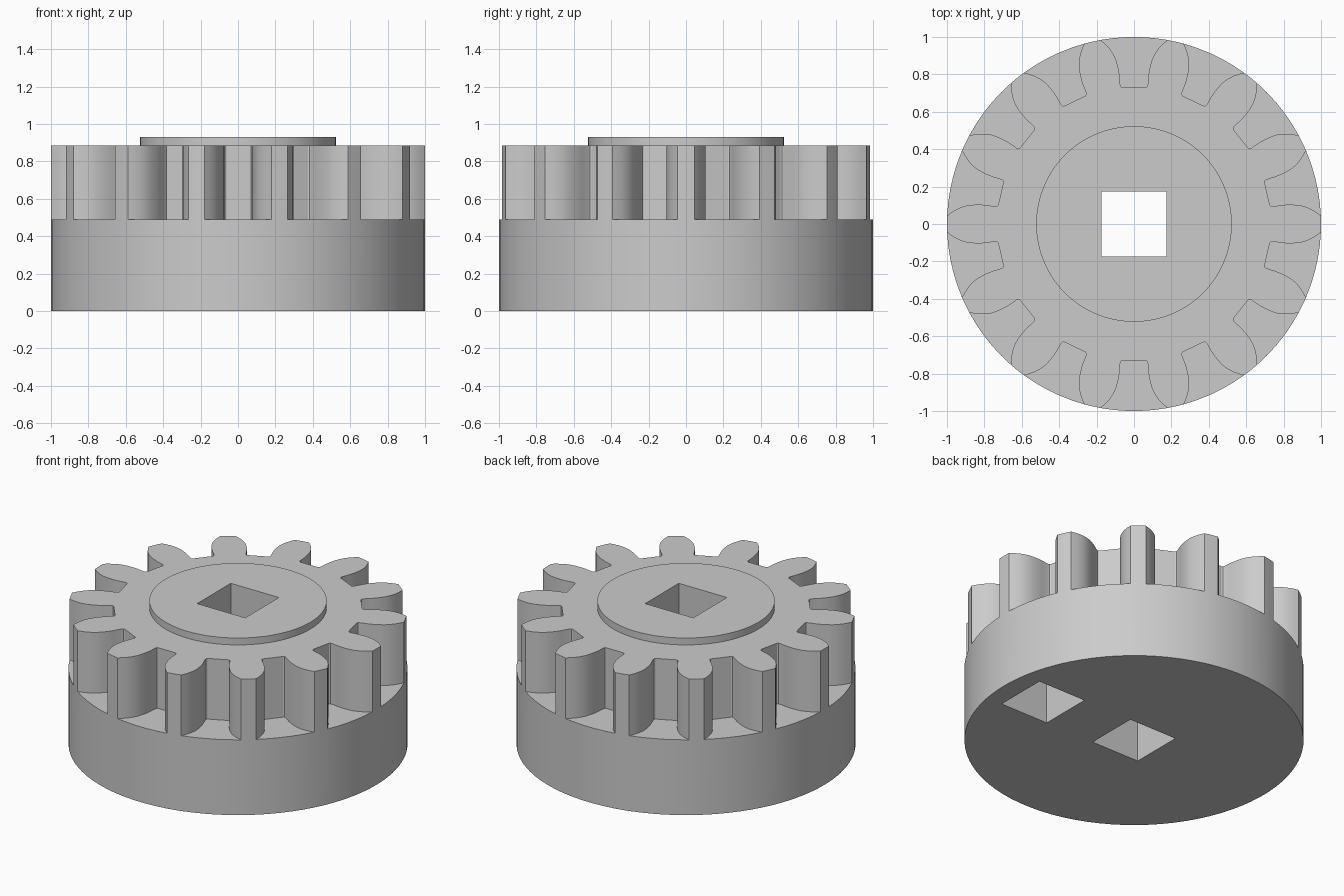
import bpy, bmesh, math

if "Cube" in bpy.data.objects:
    bpy.data.objects.remove(bpy.data.objects["Cube"])

TEETH = 14
PITCH = 2 * math.pi / TEETH
Z_BASE, Z_GEAR, Z_HUB, Z_POCKET = 0.49, 0.885, 0.93, 0.40
# Half outline of one tooth gap, centred on +x: (radius, half angle in degrees), rim to root
FLANK = [(1.0, 10.3), (0.975, 9.1), (0.95, 8.05), (0.925, 7.2), (0.9, 6.55), (0.875, 6.15),
         (0.85, 5.85), (0.825, 5.65), (0.8, 5.55), (0.75, 5.65), (0.738, 5.45), (0.733, 4.9)]

bm = bmesh.new()


def polar(r, a, z):
    return bm.verts.new((r * math.cos(a), r * math.sin(a), z))


def lift(loop, z):
    """Copy a loop of vertices to another height."""
    return [bm.verts.new((v.co.x, v.co.y, z)) for v in loop]


def walls(lower, upper):
    for i in range(len(lower)):
        j = (i + 1) % len(lower)
        bm.faces.new((lower[i], lower[j], upper[j], upper[i]))


def cap(*loops):
    """Fill a flat region bounded by an outer loop and any inner loops."""
    edges = []
    for loop in loops:
        for a, b in zip(loop, loop[1:] + loop[:1]):
            edges.append(bm.edges.get((a, b)) or bm.edges.new((a, b)))
    bmesh.ops.triangle_fill(bm, edges=edges, use_beauty=True)


def square(cx, cy, z, h=0.173):
    return [bm.verts.new((cx + sx * h, cy + sy * h, z))
            for sx, sy in ((-1, -1), (1, -1), (1, 1), (-1, 1))]


# Rim and gear outlines at the step, with a floor in every gap
rim, outline = [], []
half = math.radians(FLANK[0][1])
for k in range(TEETH):
    mid = (k + 0.5) * PITCH
    side_a = [polar(r, mid - math.radians(d), Z_BASE) for r, d in FLANK]
    side_b = [polar(r, mid + math.radians(d), Z_BASE) for r, d in reversed(FLANK)]
    arc = [polar(1, mid + half * t, Z_BASE) for t in (-0.6, -0.2, 0.2, 0.6)]
    tip = polar(1, mid + PITCH / 2, Z_BASE)
    outline += side_a + side_b + [tip]
    rim += [side_a[0]] + arc + [side_b[-1], tip]
    bm.faces.new(side_a[::-1] + arc + side_b[::-1])

# Base drum
rim_low = lift(rim, 0)
walls(rim_low, rim)

# Gear teeth
outline_top = lift(outline, Z_GEAR)
walls(outline, outline_top)

# Raised hub
hub_low = [polar(0.523, 2 * math.pi * i / 96, Z_GEAR) for i in range(96)]
hub_top = lift(hub_low, Z_HUB)
walls(hub_low, hub_top)
cap(outline_top, hub_low)

# Square shaft hole and blind square pocket in the underside
shaft_low = square(0, 0, 0)
shaft_top = lift(shaft_low, Z_HUB)
walls(shaft_low, shaft_top)
cap(hub_top, shaft_top)
pocket_low = square(0.70, 0, 0)
pocket_top = lift(pocket_low, Z_POCKET)
walls(pocket_low, pocket_top)
bm.faces.new(pocket_top)
cap(rim_low, shaft_low, pocket_low)

bmesh.ops.recalc_face_normals(bm, faces=bm.faces[:])
mesh = bpy.data.meshes.new("gear_drum")
bm.to_mesh(mesh)
bm.free()

grey = bpy.data.materials.new("plain_grey")
grey.diffuse_color = (0.6, 0.6, 0.6, 1)
grey.use_nodes = True
grey.node_tree.nodes["Principled BSDF"].inputs["Base Color"].default_value = grey.diffuse_color
mesh.materials.append(grey)
gear = bpy.data.objects.new("gear_drum", mesh)
bpy.context.collection.objects.link(gear)
bpy.context.view_layer.objects.active = gear
gear.select_set(True)
bpy.ops.object.shade_smooth_by_angle(angle=math.radians(25))
